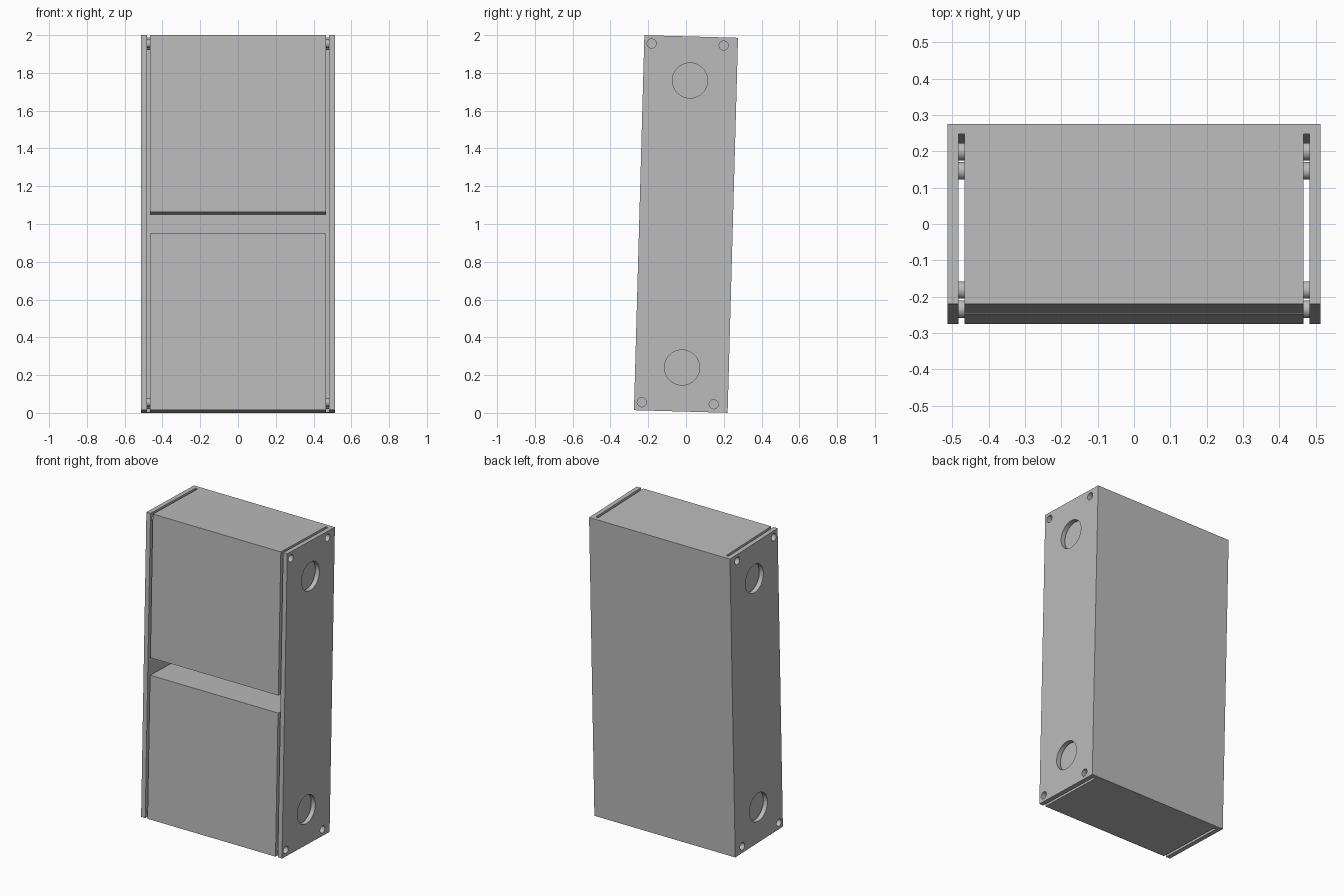
import bpy
import bmesh
from math import radians
from mathutils import Matrix, Vector

cube = bpy.data.objects.get("Cube")
if cube:
    bpy.data.objects.remove(cube, do_unlink=True)

# Main sizes, measured upright before the whole unit is leaned back
HALF_W, HALF_D, HALF_H = 0.513, 0.248, 0.993
SIDE_IN, BACK_IN = 0.483, 0.22
BOX_X, BOX_GAP = 0.466, 0.057
PIN_R, PORT_R = 0.024, 0.093
PINS = [(y, z) for y in (-0.208, 0.173) for z in (-0.95, 0.95)]
PORTS = [(0, -0.76), (0, 0.76)]
LEAN = Matrix.Translation((0, 0, 1)) @ Matrix.Rotation(radians(-1.59), 4, "X")

grey = bpy.data.materials.new("plain grey")
grey.use_nodes = True
GREY = (0.5, 0.5, 0.5, 1)
grey.diffuse_color = GREY
grey.node_tree.nodes["Principled BSDF"].inputs["Base Color"].default_value = GREY


def finish(name, bm):
    bmesh.ops.recalc_face_normals(bm, faces=bm.faces)
    mesh = bpy.data.meshes.new(name)
    bm.to_mesh(mesh)
    bm.free()
    mesh.materials.append(grey)
    obj = bpy.data.objects.new(name, mesh)
    bpy.context.collection.objects.link(obj)
    obj.matrix_world = LEAN
    return obj


def add_rod(bm, x0, x1, y, z, radius):
    place = Matrix.Translation(((x0 + x1) / 2, y, z)) @ Matrix.Rotation(radians(90), 4, "Y")
    bmesh.ops.create_cone(bm, cap_ends=True, segments=48, radius1=radius,
                          radius2=radius, depth=abs(x1 - x0), matrix=place)


def smooth(obj):
    bpy.ops.object.select_all(action="DESELECT")
    obj.select_set(True)
    bpy.context.view_layer.objects.active = obj
    bpy.ops.object.shade_smooth_by_angle(angle=radians(30))


# Outer shell: U-shaped plan of two sides and a back, extruded upwards
half = [(HALF_W, HALF_D), (HALF_W, -HALF_D), (SIDE_IN, -HALF_D), (SIDE_IN, BACK_IN)]
plan = half + [(-x, y) for x, y in reversed(half)]
bm = bmesh.new()
base = bm.faces.new([bm.verts.new((x, y, -HALF_H)) for x, y in plan])
top = bmesh.ops.extrude_face_region(bm, geom=[base])["geom"]
bmesh.ops.translate(bm, vec=Vector((0, 0, 2 * HALF_H)),
                    verts=[v for v in top if isinstance(v, bmesh.types.BMVert)])
shell = finish("outer_shell", bm)

# Round ports and pin holes through both sides
bm = bmesh.new()
for spots, radius in ((PINS, PIN_R), (PORTS, PORT_R)):
    for y, z in spots:
        add_rod(bm, -0.6, 0.6, y, z, radius)
cutter = finish("hole_cutter", bm)
cutter.hide_render = True
cut = shell.modifiers.new("holes", "BOOLEAN")
cut.operation, cut.solver, cut.object = "DIFFERENCE", "EXACT", cutter
smooth(shell)
bpy.ops.object.modifier_apply(modifier="holes")
bpy.data.objects.remove(cutter, do_unlink=True)

# Two inner boxes, one above the other, reaching the back
for name, z0, z1 in (("upper_box", BOX_GAP, HALF_H), ("lower_box", -HALF_H, -BOX_GAP)):
    bm = bmesh.new()
    size = (2 * BOX_X, HALF_D + BACK_IN, z1 - z0)
    centre = Vector((0, (BACK_IN - HALF_D) / 2, (z0 + z1) / 2))
    bmesh.ops.create_cube(bm, size=1, matrix=Matrix.Translation(centre) @ Matrix.Diagonal((*size, 1)))
    finish(name, bm)

# Spacer pins between the boxes and the sides
for side, label in ((1, "left"), (-1, "right")):
    bm = bmesh.new()
    for y, z in PINS:
        add_rod(bm, side * BOX_X, side * SIDE_IN, y, z, PIN_R)
    smooth(finish(label + "_spacer_pins", bm))
